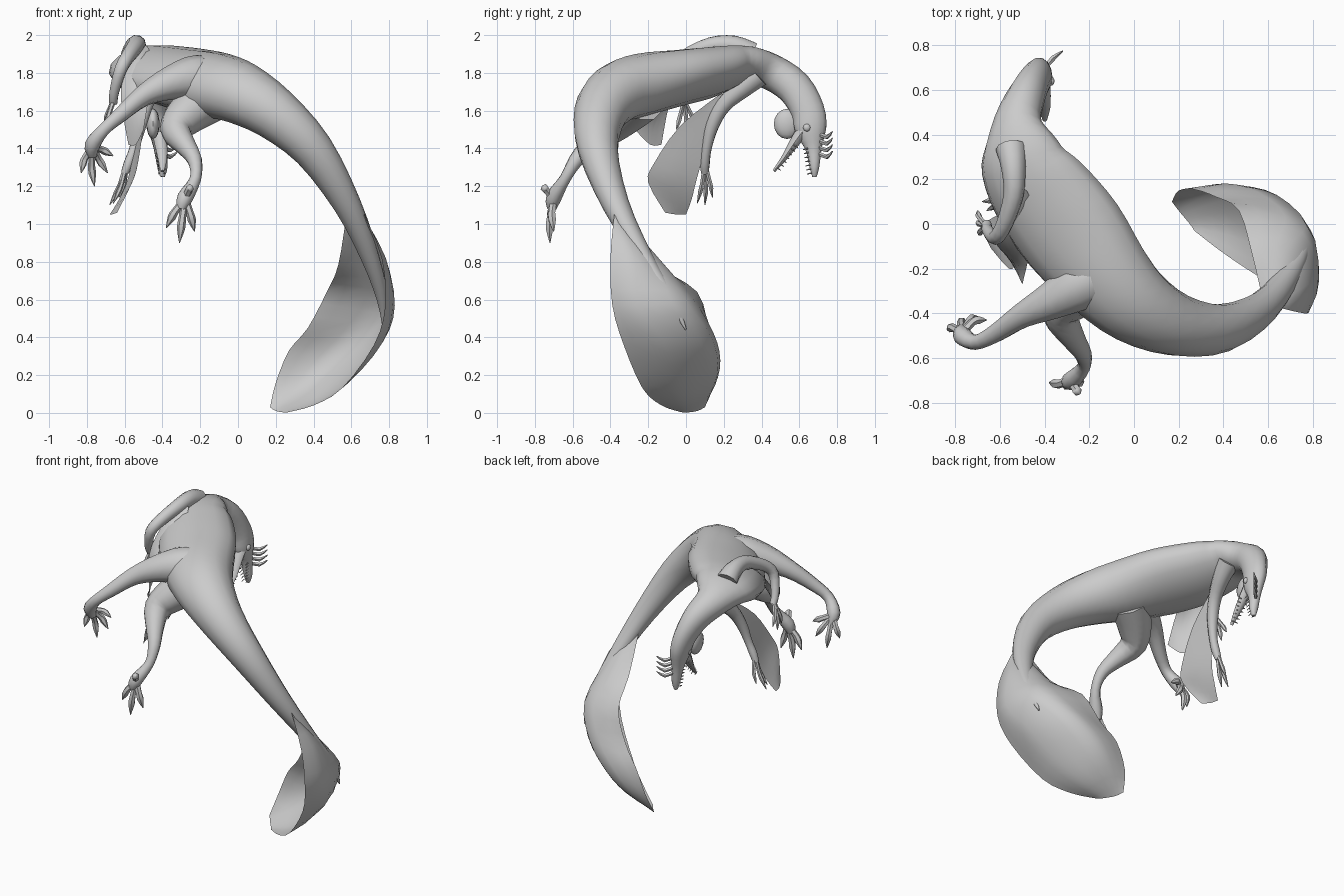
import bpy, bmesh, math
from mathutils import Vector

if "Cube" in bpy.data.objects:
    bpy.data.objects.remove(bpy.data.objects["Cube"], do_unlink=True)

grey = bpy.data.materials.new("plain_grey")
grey.use_nodes = True
grey.diffuse_color = (0.6, 0.6, 0.6, 1)
grey.node_tree.nodes["Principled BSDF"].inputs["Base Color"].default_value = (0.6, 0.6, 0.6, 1)


def finish(name, bm, angle=50):
    bmesh.ops.recalc_face_normals(bm, faces=bm.faces)
    mesh = bpy.data.meshes.new(name)
    bm.to_mesh(mesh)
    bm.free()
    mesh.materials.append(grey)
    obj = bpy.data.objects.new(name, mesh)
    bpy.context.collection.objects.link(obj)
    bpy.ops.object.select_all(action='DESELECT')
    obj.select_set(True)
    bpy.context.view_layer.objects.active = obj
    bpy.ops.object.shade_smooth_by_angle(angle=math.radians(angle))
    return obj


def spline(points, steps):
    """Smooth curve through points of any dimension."""
    pts = [Vector(p) for p in points]
    out = []
    for i in range(len(pts) - 1):
        a, b, c, d = pts[max(i - 1, 0)], pts[i], pts[i + 1], pts[min(i + 2, len(pts) - 1)]
        for k in range(steps):
            t = k / steps
            out.append(b + (c - a) * t / 2 + (a - b * 2.5 + c * 2 - d / 2) * t * t
                       + (b * 1.5 - a / 2 - c * 1.5 + d / 2) * t ** 3)
    return out + [pts[-1]]


def add_tube(bm, stations, sides=8, steps=3, side=(1, 0, 0)):
    """Loft ellipses along stations of x, y, z, width, depth."""
    rows = spline([s if len(s) == 5 else (*s, s[3]) for s in stations], steps)
    centres = [Vector(r[:3]) for r in rows]
    side, rings = Vector(side), []
    for i, row in enumerate(rows):
        t = (centres[min(i + 1, len(rows) - 1)] - centres[max(i - 1, 0)]).normalized()
        side = (side - t * side.dot(t)).normalized()
        up = side.cross(t)
        w, d = max(row[3], 0.002), max(row[4], 0.002)
        rings.append([bm.verts.new(centres[i] + side * w * math.cos(a) + up * d * math.sin(a))
                      for a in (math.tau * k / sides for k in range(sides))])
    for r, q in zip(rings, rings[1:]):
        for k in range(sides):
            n = (k + 1) % sides
            bm.faces.new((r[k], r[n], q[n], q[k]))
    bm.faces.new(rings[0])
    bm.faces.new(rings[-1])


def tube(name, stations, **options):
    bm = bmesh.new()
    add_tube(bm, stations, **options)
    return finish(name, bm)


def digits(name, root, tips, thick, bend):
    """Clawed toes or fingers spreading from one root."""
    bm = bmesh.new()
    root, bend = Vector(root), Vector(bend)
    for tip in tips:
        tip = Vector(tip)
        knuckle = root.lerp(tip, 0.5) + bend
        pad = root.lerp(tip, 0.72) + bend * 0.8
        add_tube(bm, [(*root, thick), (*knuckle, thick * 0.9), (*pad, thick), (*tip, 0.002)],
                 sides=6, steps=2)
    return finish(name, bm)


def sheet(name, rows, steps=3):
    """Thin curved feather surface through rows of points."""
    fine = [spline(r, steps) for r in rows]
    columns = [spline(c, steps) for c in zip(*fine)]
    bm = bmesh.new()
    grid = [[bm.verts.new(p) for p in c] for c in columns]
    for a, b in zip(grid, grid[1:]):
        for k in range(len(a) - 1):
            bm.faces.new((a[k], b[k], b[k + 1], a[k + 1]))
    return finish(name, bm)


def ball(name, centre, size):
    bm = bmesh.new()
    bmesh.ops.create_uvsphere(bm, u_segments=12, v_segments=8, radius=1)
    for v in bm.verts:
        v.co = Vector(centre) + v.co * Vector(size)
    return finish(name, bm)


# Head, neck, torso and tail in one loft, from snout to tail tip
tube("body", [
    (-.4, .68, 1.25, .012, .012), (-.4, .68, 1.3, .027, .026), (-.41, .675, 1.4, .036, .045),
    (-.42, .66, 1.5, .055, .085), (-.44, .645, 1.6, .065, .09), (-.48, .575, 1.72, .083, .095),
    (-.52, .46, 1.8, .11, .095), (-.51, .34, 1.84, .175, .095), (-.48, .24, 1.83, .21, .11),
    (-.4, .12, 1.8, .24, .13), (-.27, -.05, 1.77, .25, .145), (-.12, -.24, 1.735, .215, .165),
    (.02, -.37, 1.69, .18, .16), (.2, -.455, 1.58, .14, .14), (.4, -.465, 1.39, .105, .11),
    (.58, -.37, 1.1, .07, .075), (.7, -.22, .82, .045, .05), (.765, -.08, .6, .03, .03),
    (.77, 0, .44, .004, .004)], sides=14)

# Open lower jaw, throat and eyes
tube("lower_jaw", [(-.42, .64, 1.52, .045, .04), (-.41, .58, 1.44, .035, .028),
                   (-.4, .52, 1.35, .025, .016), (-.4, .465, 1.28, .01, .008)])
ball("throat_pouch", (-.45, .535, 1.53), (.035, .07, .08))
for name, sign in (("left_eye", -1), ("right_eye", 1)):
    ball(name, (-.42 + sign * .05, .64, 1.51), (.014, .02, .02))

# Teeth along both jaws
bm = bmesh.new()
for k in range(7):
    f = k / 6
    for s in (-1, 1):
        x = -.405 + s * (.028 - .014 * f)
        up_y, up_z = .645 + .02 * f, 1.4 - .13 * f
        add_tube(bm, [(x, up_y, up_z, .005), (x, up_y - .025, up_z - .006, .001)],
                 sides=4, steps=1)
        lo_y, lo_z = .57 - .09 * f, 1.42 - .12 * f
        add_tube(bm, [(x, lo_y, lo_z, .005), (x, lo_y + .022, lo_z - .016, .001)],
                 sides=4, steps=1)
finish("teeth", bm)

# Small crest quills on the brow
bm = bmesh.new()
for k in range(4):
    z = 1.48 - .035 * k
    add_tube(bm, [(-.4, .7, z, .01), (-.36, .745, z - .02, .012), (-.32, .775, z + .01, .003)],
             sides=5, steps=2)
finish("crest_quills", bm)

# Left leg, stretched out to the side
tube("left_leg", [(-.08, -.18, 1.74, .12), (-.22, -.26, 1.77, .125), (-.36, -.34, 1.745, .09),
                  (-.5, -.41, 1.68, .058), (-.62, -.49, 1.58, .042), (-.71, -.53, 1.5, .034),
                  (-.77, -.5, 1.42, .042), (-.77, -.47, 1.36, .025)], sides=10)
digits("left_toes", (-.77, -.49, 1.41), [(-.83, -.48, 1.27), (-.76, -.44, 1.2),
       (-.69, -.42, 1.27), (-.66, -.43, 1.36)], .02, (-.01, .02, .01))

# Right leg, reaching down
tube("right_leg", [(-.16, -.24, 1.66, .13), (-.27, -.32, 1.58, .11), (-.33, -.4, 1.5, .085),
                   (-.28, -.5, 1.42, .058), (-.23, -.58, 1.34, .04), (-.225, -.64, 1.24, .03),
                   (-.28, -.7, 1.14, .042), (-.3, -.71, 1.08, .025)], sides=10)
digits("right_toes", (-.28, -.7, 1.13), [(-.38, -.71, .98), (-.31, -.72, .9),
       (-.23, -.7, .96), (-.24, -.76, 1.2)], .022, (0, -.01, .015))

# Left arm, folded above the shoulder
tube("left_arm", [(-.55, .34, 1.9, .07), (-.54, .25, 1.945, .055), (-.54, .13, 1.945, .045),
                  (-.58, 0, 1.89, .038), (-.62, -.06, 1.82, .034), (-.655, -.03, 1.7, .026),
                  (-.66, .0, 1.64, .022)], sides=10)
digits("left_fingers", (-.66, -.01, 1.65), [(-.69, -.05, 1.5), (-.7, .01, 1.48),
       (-.7, .06, 1.52)], .014, (-.01, 0, 0))

# Right arm, hanging under the chest
tube("right_arm", [(-.45, .38, 1.79, .07), (-.46, .3, 1.72, .055), (-.49, .2, 1.63, .042),
                   (-.52, .14, 1.52, .035), (-.55, .11, 1.4, .026), (-.58, .1, 1.32, .026),
                   (-.6, .1, 1.27, .02)], sides=10)
digits("right_fingers", (-.59, .1, 1.32), [(-.66, .06, 1.11), (-.68, .1, 1.1),
       (-.63, .14, 1.14)], .013, (.01, .005, 0))

# Wing feathers trailing from the arms
sheet("left_wing_feathers", [
    [(-.56, .16, 1.95), (-.52, .17, 1.96), (-.48, .15, 1.94)],
    [(-.6, .02, 1.82), (-.53, .02, 1.86), (-.44, .04, 1.84)],
    [(-.62, -.08, 1.66), (-.55, -.13, 1.66), (-.47, -.14, 1.68)],
    [(-.58, -.13, 1.42), (-.54, -.19, 1.42), (-.5, -.27, 1.5)]])
sheet("right_wing_feathers", [
    [(-.48, .22, 1.68), (-.48, .2, 1.69), (-.48, .17, 1.68)],
    [(-.53, .13, 1.48), (-.51, .05, 1.52), (-.5, -.03, 1.52)],
    [(-.58, .06, 1.25), (-.55, -.06, 1.28), (-.53, -.17, 1.32)],
    [(-.63, .03, 1.13), (-.6, -.08, 1.16), (-.56, -.2, 1.22)],
    [(-.68, 0, 1.05), (-.67, -.05, 1.05), (-.64, -.11, 1.06)]])

# Cupped tail fan around the tail tip
sheet("tail_fan", [
    [(.67, -.38, 1.05), (.65, -.36, 1.04), (.62, -.34, 1.03), (.57, -.31, 1.02)],
    [(.76, -.4, .82), (.78, -.27, .82), (.68, -.12, .79), (.53, -.14, .78)],
    [(.78, -.39, .57), (.83, -.25, .57), (.77, 0, .59), (.47, .06, .64)],
    [(.72, -.33, .36), (.77, -.12, .38), (.64, .13, .41), (.37, .12, .45)],
    [(.55, -.23, .13), (.6, -.05, .19), (.48, .17, .25), (.27, .155, .33)],
    [(.4, -.13, .04), (.42, 0, .06), (.35, .14, .13), (.2, .15, .16)],
    [(.27, -.03, .005), (.25, 0, .002), (.2, .06, .01), (.17, .1, .03)]])
